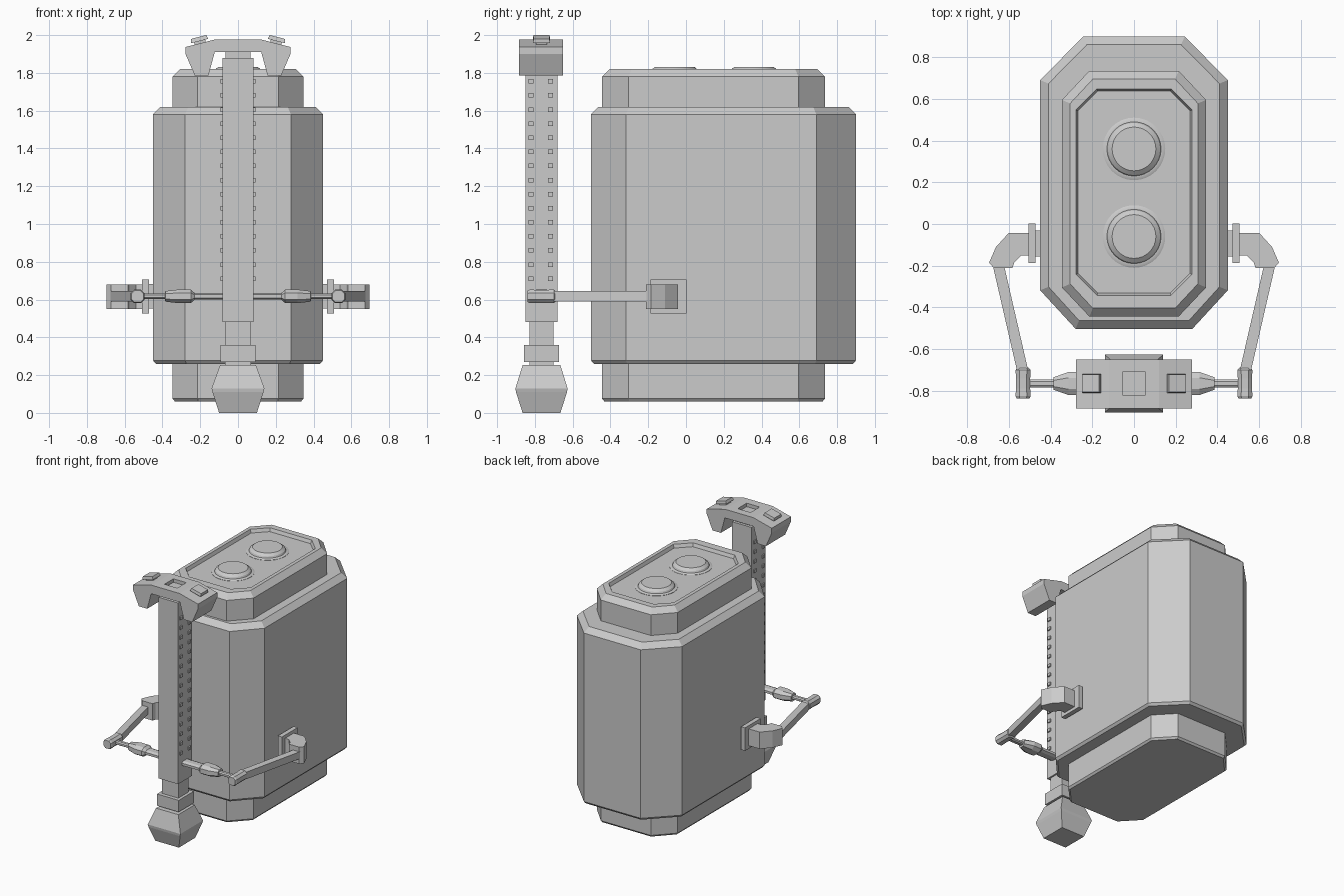
import bpy, bmesh, math
from mathutils import Vector

if "Cube" in bpy.data.objects:
    bpy.data.objects.remove(bpy.data.objects["Cube"])

YC = -0.765   # centre line of the front post
ZA = 0.617    # height of the side arms


def make(name, bm, mirror=False):
    bmesh.ops.recalc_face_normals(bm, faces=bm.faces)
    me = bpy.data.meshes.new(name)
    bm.to_mesh(me)
    bm.free()
    ob = bpy.data.objects.new(name, me)
    bpy.context.collection.objects.link(ob)
    if mirror:
        ob.modifiers.new("mirror", 'MIRROR').use_mirror_merge = False
    return ob


def add_loft(bm, rings):
    vs = [[bm.verts.new(p) for p in r] for r in rings]
    n = len(vs[0])
    for a, b in zip(vs, vs[1:]):
        for i in range(n):
            bm.faces.new((a[i], a[(i + 1) % n], b[(i + 1) % n], b[i]))
    bm.faces.new(vs[0][::-1])
    bm.faces.new(vs[-1])


def loft(name, rings, mirror=False):
    bm = bmesh.new()
    add_loft(bm, rings)
    return make(name, bm, mirror)


def octagon(hx, y0, y1, front, back, z, inset=0):
    """Chamfered rectangle; front/back are (x, y) chamfer sizes."""
    k = 0.586 * inset
    fx, fy, bx, by = front[0] - k, front[1] - k, back[0] - k, back[1] - k
    hx, y0, y1 = hx - inset, y0 + inset, y1 - inset
    right = [(hx - fx, y0, z), (hx, y0 + fy, z), (hx, y1 - by, z), (hx - bx, y1, z)]
    return right + [(-x, y, z) for x, y, z in reversed(right)]


def rect(hx, hy, z):
    return [(x * hx, YC + y * hy, z) for x, y in ((-1, -1), (1, -1), (1, 1), (-1, 1))]


def box(bm, lo, hi):
    add_loft(bm, [[(lo[0], lo[1], z), (hi[0], lo[1], z), (hi[0], hi[1], z), (lo[0], hi[1], z)]
                  for z in (lo[2], hi[2])])


# main tank body and its stepped ends
def body(z, inset=0):
    return octagon(0.45, -0.503, 0.90, (0.17, 0.185), (0.207, 0.21), z, inset)


def step(z, inset=0):
    return octagon(0.346, -0.444, 0.735, (0.132, 0.14), (0.132, 0.14), z, inset)


def tray(z, inset=0):
    return octagon(0.278, -0.342, 0.647, (0.1, 0.1), (0.1, 0.1), z, inset)


loft("tank_body", [body(0.26, 0.015), body(0.278), body(1.58), body(1.62, 0.04)])
loft("tank_base", [step(0.06, 0.012), step(0.075), step(0.3)])
loft("tank_top", [step(1.6), step(1.78), step(1.82, 0.04), tray(1.82), tray(1.795, 0.01)])

# round caps in the top tray
for label, cy in (("front", -0.06), ("rear", 0.36)):
    rings = []
    for r, z in ((0.15, 1.785), (0.15, 1.797), (0.137, 1.803), (0.13, 1.803), (0.125, 1.815), (0.105, 1.831)):
        rings.append([(r * math.cos(t * math.tau / 32), cy + r * math.sin(t * math.tau / 32), z)
                      for t in range(32)])
    cap = loft(label + "_cap", rings)
    bpy.context.view_layer.objects.active = cap
    cap.select_set(True)
    bpy.ops.object.shade_smooth_by_angle(angle=math.radians(25))
    cap.select_set(False)

# post with collar and faceted foot
loft("post", [rect(0.083, 0.085, 0.48), rect(0.083, 0.085, 1.88)])
loft("post_head", [rect(0.065, 0.065, 1.87), rect(0.065, 0.065, 1.93)])
loft("post_neck", [rect(0.07, 0.063, 0.24), rect(0.07, 0.063, 0.49)])
loft("post_collar", [rect(0.093, 0.092, 0.27), rect(0.093, 0.092, 0.36)])
loft("post_foot", [rect(0.1, 0.1, 0), rect(0.135, 0.135, 0.11), rect(0.14, 0.138, 0.13),
                   rect(0.095, 0.1, 0.253)])

# stud rows on both sides of the post
bm = bmesh.new()
for i in range(15):
    z = 1.755 - i * 0.0746
    for y in (-0.82, -0.718):
        box(bm, (0.08, y - 0.013, z - 0.012), (0.093, y + 0.013, z + 0.012))
make("post_studs", bm, True)

# arched handle with a square pocket
half = [(0.12, 1.977), (0.278, 1.937), (0.278, 1.9), (0.243, 1.785), (0.157, 1.785), (0.123, 1.91)]
half[3] = (0.228, 1.785)
prof = half + [(-x, z) for x, z in reversed(half)]
handle = loft("handle", [[(x, y, z) for x, z in prof] for y in (-0.885, -0.65)])
bm = bmesh.new()
box(bm, (-0.055, YC - 0.055, 1.95), (0.055, YC + 0.055, 2.05))
cutter = make("pocket_cutter", bm)
mod = handle.modifiers.new("pocket", 'BOOLEAN')
mod.operation, mod.object, mod.solver = 'DIFFERENCE', cutter, 'EXACT'
bpy.context.view_layer.objects.active = handle
bpy.ops.object.modifier_apply(modifier="pocket")
bpy.data.objects.remove(cutter)

# tilted buttons on the handle slopes
slope = Vector((0.158, 0, -0.04)).normalized()
up = Vector((-slope.z, 0, slope.x))
base = Vector((0.2, YC, 1.957))
bm = bmesh.new()
for r0, r1, h0, h1 in ((0.03, 0.03, -0.01, 0.015), (0.046, 0.042, 0.012, 0.034)):
    add_loft(bm, [[base + slope * (a * r) + Vector((0, b * r, 0)) + up * h
                   for a, b in ((-1, -1), (1, -1), (1, 1), (-1, 1))]
                  for r, h in ((r0, h0), (r1, h1))])
make("handle_buttons", bm, True)

# arm mounts on the tank sides
bm = bmesh.new()
box(bm, (0.44, -0.155, ZA - 0.065), (0.48, -0.03, ZA + 0.065))
box(bm, (0.472, -0.188, 0.527), (0.507, 0.003, 0.705))
make("arm_mounts", bm, True)

# bent elbows
elbow = [(0.5, -0.042), (0.6, -0.042), (0.662, -0.11), (0.695, -0.185), (0.672, -0.212),
         (0.583, -0.212), (0.575, -0.185), (0.54, -0.15), (0.5, -0.15)]
loft("arm_elbows", [[(x, y, z) for x, y in elbow] for z in (0.55, 0.68)], True)

# slanted rods from the elbows to the end knuckles
loft("arm_rods", [[(x + a * 0.027, y, ZA + b * 0.027) for a, b in ((-1, -1), (1, -1), (1, 1), (-1, 1))]
                  for x, y in ((0.65, -0.2), (0.535, -0.7))], True)


def oct_ring(r, c):
    return [(r, c), (c, r), (-c, r), (-r, c), (-r, -c), (-c, -r), (c, -r), (r, -c)]


loft("arm_knuckles", [[(0.532 + s * a, y, ZA + s * b) for a, b in oct_ring(0.036, 0.018)]
                      for y, s in ((-0.838, 0.85), (-0.825, 1), (-0.79, 0.95), (-0.74, 0.95),
                                   (-0.7, 1), (-0.688, 0.7))], True)

# cross links with thick grips, running into the post
links = ((0.06, 0.04, 0.018), (0.23, 0.04, 0.018), (0.25, 0.055, 0.036), (0.315, 0.055, 0.036),
         (0.385, 0.03, 0.028), (0.386, 0.02, 0.014), (0.52, 0.02, 0.014))
loft("arm_links", [[(x, YC + a * hy, ZA + b * hz) for a, b in oct_ring(1, 0.5)]
                   for x, hy, hz in links], True)
